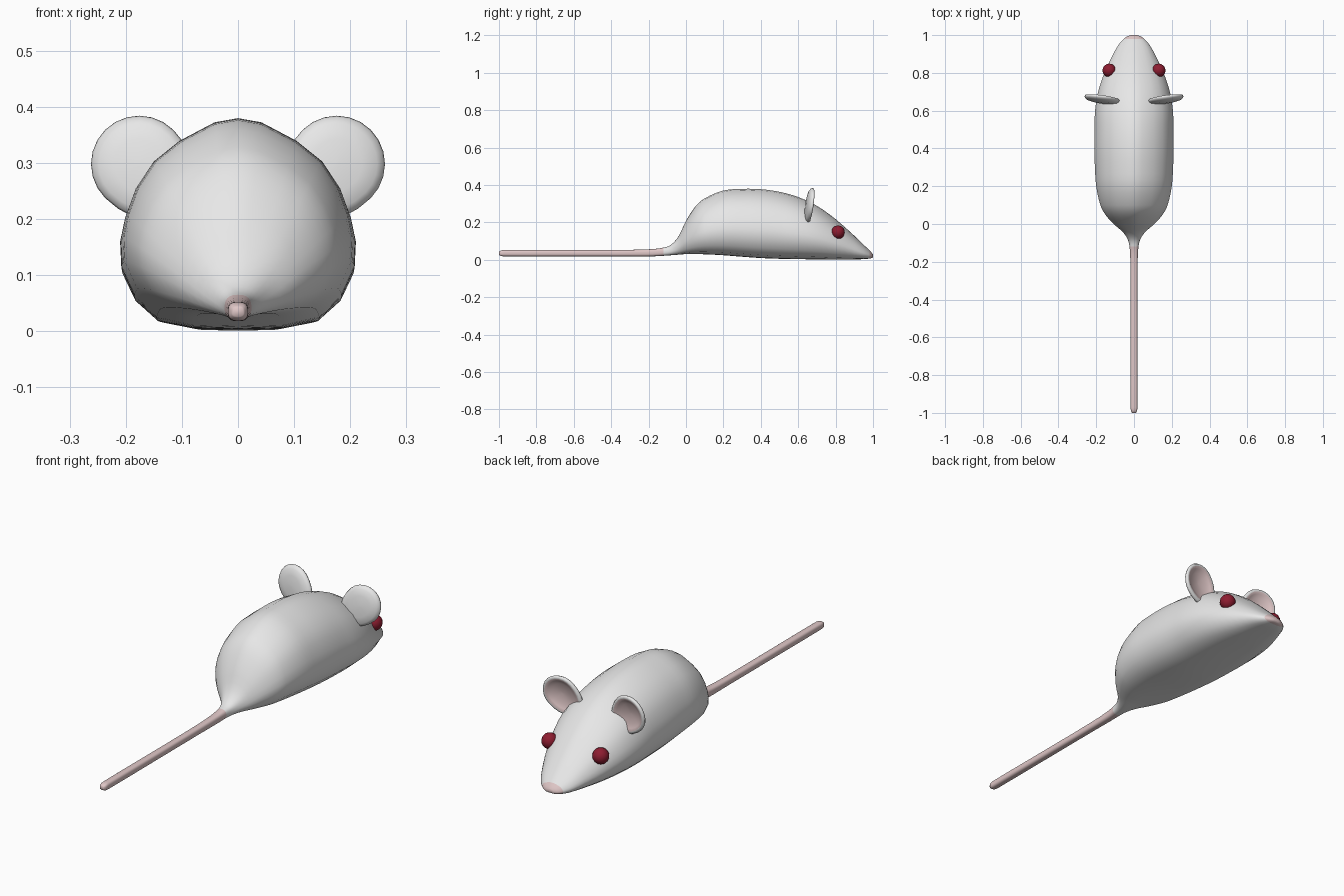
import bpy, bmesh, math
from mathutils import Vector, Matrix

if "Cube" in bpy.data.objects:
    bpy.data.objects.remove(bpy.data.objects["Cube"])


def material(name, rgb):
    m = bpy.data.materials.new(name)
    m.diffuse_color = (*rgb, 1)
    m.use_nodes = True
    m.node_tree.nodes["Principled BSDF"].inputs["Base Color"].default_value = m.diffuse_color
    return m


WHITE = material("white_fur", (0.80, 0.80, 0.80))
PINK = material("pale_pink_skin", (0.74, 0.57, 0.57))
RED = material("dark_red", (0.27, 0.012, 0.03))


def finish(bm, name, mats, pick=None):
    bmesh.ops.recalc_face_normals(bm, faces=bm.faces)
    for f in bm.faces:
        f.smooth = True
        if pick:
            f.material_index = pick(f)
    me = bpy.data.meshes.new(name)
    bm.to_mesh(me)
    bm.free()
    for m in mats:
        me.materials.append(m)
    ob = bpy.data.objects.new(name, me)
    bpy.context.collection.objects.link(ob)
    return ob


def loft(bm, rings, closed_caps=True):
    vs = [[bm.verts.new(p) for p in r] for r in rings]
    for a, b in zip(vs, vs[1:]):
        n = len(a)
        for i in range(n):
            bm.faces.new((a[i], a[(i + 1) % n], b[(i + 1) % n], b[i]))
    if closed_caps:
        bm.faces.new(vs[0])
        bm.faces.new(vs[-1])


# Body and tail in one skin: y, half width, top z, bottom z
STATIONS = [
    (-1.0, .010, .043, .026), (-.99, .016, .049, .020), (-.97, .018, .052, .018),
    (-.60, .018, .052, .018), (-.30, .018, .053, .018), (-.18, .020, .057, .018),
    (-.12, .024, .065, .021), (-.08, .034, .080, .024), (-.04, .062, .125, .027),
    (0, .108, .208, .030), (.05, .152, .285, .030), (.10, .178, .328, .029),
    (.20, .200, .370, .024), (.30, .207, .379, .016), (.40, .210, .377, .009),
    (.50, .209, .363, .005), (.60, .206, .335, .003), (.70, .190, .288, .002),
    (.80, .157, .217, .001), (.90, .110, .128, .002), (.95, .081, .080, .003),
    (.98, .054, .051, .006), (.994, .034, .036, .009), (1.0, .016, .027, .014),
]
# Half cross-section as fractions of half width and height
SECTION = [(0, 1), (.2, .98), (.5, .89), (.72, .79), (.87, .66), (.96, .52), (1, .41),
           (.99, .29), (.88, .15), (.69, .045), (.38, .005), (0, 0)]


def smooth_stations(st, sub=3):
    out = []
    for i in range(len(st) - 1):
        a, b = st[i], st[i + 1]
        p, q = st[max(i - 1, 0)], st[min(i + 2, len(st) - 1)]
        h = b[0] - a[0]
        for k in range(sub):
            t = k / sub
            row = [a[0] + h * t]
            for c in range(1, 4):
                ma = (b[c] - p[c]) / (b[0] - p[0]) * h
                mb = (q[c] - a[c]) / (q[0] - a[0]) * h
                row.append((2*t**3 - 3*t*t + 1) * a[c] + (t**3 - 2*t*t + t) * ma
                           + (3*t*t - 2*t**3) * b[c] + (t**3 - t*t) * mb)
            out.append(row)
    return out + [st[-1]]


def ring(y, w, top, bot):
    k = min(max((y + .15) / .15, 0), 1)          # 0 = round tail, 1 = body
    half = []
    for i, (u, v) in enumerate(SECTION):
        a = math.pi * i / (len(SECTION) - 1)
        s, c = math.sin(a), math.cos(a)
        ru = abs(s) ** .7 if 0 < i < len(SECTION) - 1 else 0
        rv = .5 + .5 * math.copysign(abs(c) ** .7, c)
        u, v = ru + (u - ru) * k, rv + (v - rv) * k
        half.append((u * w, y, bot + v * (top - bot)))
    return half + [(-x, yy, z) for x, yy, z in half[-2:0:-1]]


bm = bmesh.new()
loft(bm, [ring(*s) for s in smooth_stations(STATIONS)])
finish(bm, "body_and_tail", [WHITE, PINK],
       lambda f: int(not -.12 < f.calc_center_median().y < .982))

# Ears: dished discs, pink inside, leaning slightly forward at the outer edge
EAR = [(.004, -.018), (.045, -.016), (.072, -.010), (.083, -.002), (.086, .006),
       (.082, .013), (.073, .014), (.062, .008), (.045, -.001), (.004, -.005)]
for side, label in ((1, "right"), (-1, "left")):
    bm = bmesh.new()
    N = 24
    rings = []
    for r, d in EAR:
        pts = []
        for i in range(N):
            a = 2 * math.pi * i / N
            x, z = r * math.cos(a), r * math.sin(a)
            root = max(0, -(x + z) * .707)       # stretch the root into the head
            x, z = x - root * .25, z - root * .25
            y = .66 + d + x * .12 + z * .12
            pts.append((side * (.176 + x), y, .298 + z))
        rings.append(pts)
    loft(bm, rings)
    bm.faces.ensure_lookup_table()
    inner = set(bm.faces[6 * N:9 * N]) | {bm.faces[-1]}
    finish(bm, "ear_" + label, [WHITE, PINK], lambda f: int(f in inner))

    # Eyes
    bm = bmesh.new()
    bmesh.ops.create_uvsphere(bm, u_segments=16, v_segments=10, radius=.036,
                              matrix=Matrix.Translation((side * .131, .813, .147)))
    finish(bm, "eye_" + label, [RED])
